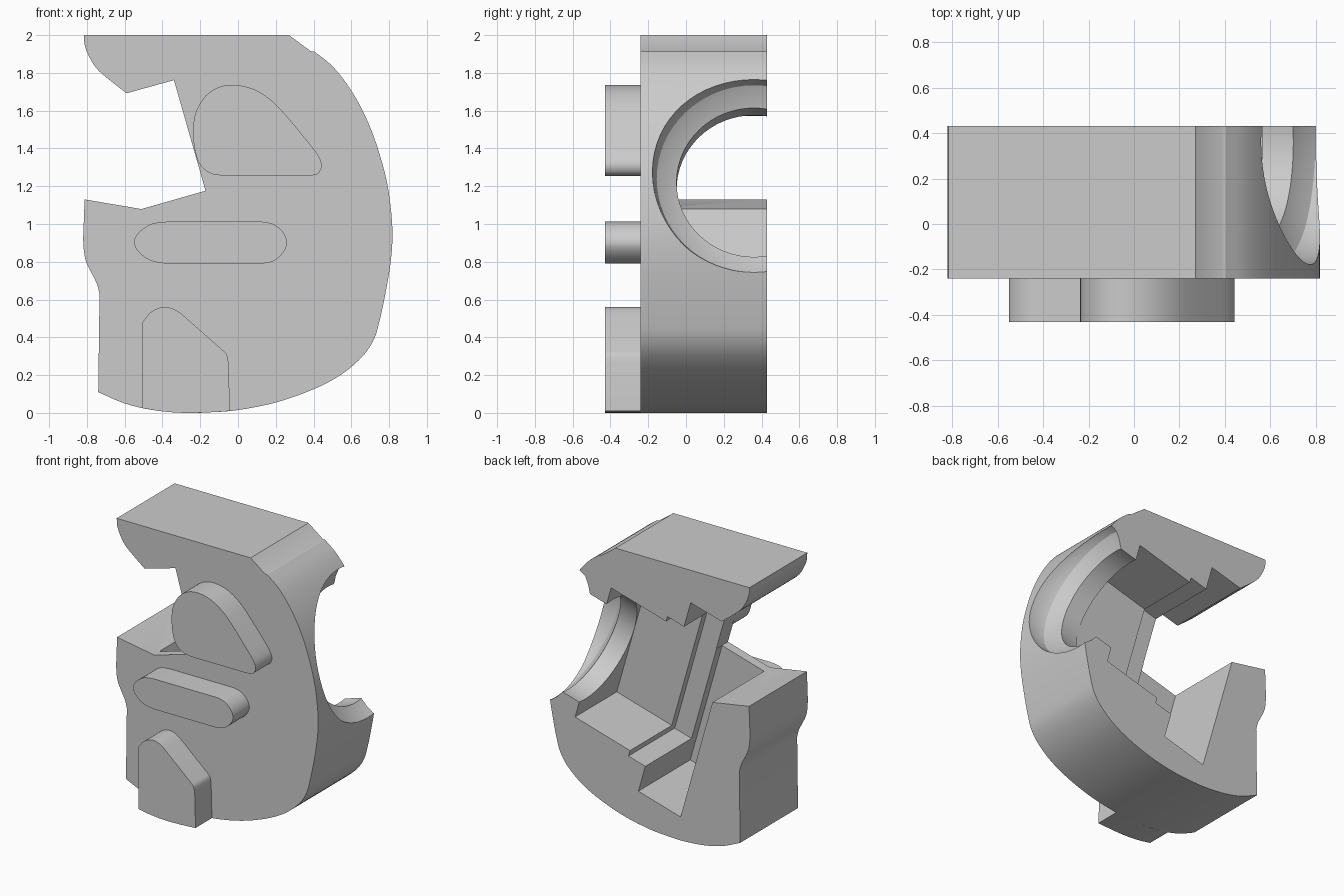
import bpy, bmesh, math
from mathutils import Vector, Matrix

if "Cube" in bpy.data.objects:
    bpy.data.objects.remove(bpy.data.objects["Cube"])

FRONT, BACK, PAD_FRONT = -0.24, 0.43, -0.43
TILT = math.atan(0.285)
grey = bpy.data.materials.new("grey")
grey.diffuse_color = (0.6, 0.6, 0.6, 1)
grey.use_nodes = True
grey.node_tree.nodes["Principled BSDF"].inputs["Base Color"].default_value = grey.diffuse_color


def curve(pts, steps=4):
    """Smooth open curve through the points."""
    p = [Vector(q) for q in pts]
    p = [2 * p[0] - p[1]] + p + [2 * p[-1] - p[-2]]
    out = []
    for a, b, c, d in zip(p, p[1:], p[2:], p[3:]):
        for i in range(steps):
            t = i / steps
            out.append(0.5 * (2 * b + (c - a) * t + (2 * a - 5 * b + 4 * c - d) * t * t
                              + (3 * b - a - 3 * c + d) * t ** 3))
    return out + [p[-2]]


def make(name, bm):
    bmesh.ops.remove_doubles(bm, verts=bm.verts[:], dist=1e-4)
    bmesh.ops.recalc_face_normals(bm, faces=bm.faces[:])
    me = bpy.data.meshes.new(name)
    bm.to_mesh(me)
    bm.free()
    me.materials.append(grey)
    ob = bpy.data.objects.new(name, me)
    bpy.context.collection.objects.link(ob)
    return ob


def prism(name, outline, y0, y1):
    """Extrude an x-z outline from y0 to y1."""
    bm = bmesh.new()
    pts = []
    for q in outline:
        if not pts or (Vector(q) - Vector(pts[-1])).length > 1e-4:
            pts.append(q)
    if (Vector(pts[0]) - Vector(pts[-1])).length < 1e-4:
        pts.pop()
    f = bm.faces.new([bm.verts.new((x, y0, z)) for x, z in pts])
    r = bmesh.ops.extrude_face_region(bm, geom=[f])
    bmesh.ops.translate(bm, vec=(0, y1 - y0, 0),
                        verts=[v for v in r["geom"] if isinstance(v, bmesh.types.BMVert)])
    return make(name, bm)


def smooth(ob):
    bpy.ops.object.select_all(action='DESELECT')
    ob.select_set(True)
    bpy.context.view_layer.objects.active = ob
    bpy.ops.object.shade_smooth_by_angle(angle=math.radians(28))


def tilted(u, v):
    c, s = math.cos(TILT), math.sin(TILT)
    return (c * u - s * v, s * u + c * v)


# Main body with open jaw
right_side = curve([(-0.74, 0.11), (-0.6, 0.05), (-0.45, 0.015), (-0.28, 0), (-0.15, 0.003),
                    (0, 0.015), (0.2, 0.055), (0.4, 0.125), (0.55, 0.205), (0.66, 0.3),
                    (0.72, 0.39), (0.75, 0.49), (0.78, 0.63), (0.807, 0.79), (0.818, 0.94),
                    (0.807, 1.1), (0.78, 1.26), (0.72, 1.46), (0.65, 1.62), (0.57, 1.75),
                    (0.49, 1.845), (0.405, 1.912)])
nose = curve([(-0.815, 2), (-0.812, 1.95), (-0.79, 1.89), (-0.75, 1.825), (-0.69, 1.77), (-0.59, 1.692)])
back_of_jaw = curve([(-0.82, 0.92), (-0.815, 0.85), (-0.80, 0.79), (-0.75, 0.69), (-0.733, 0.63)])
body = prism("body", right_side + [(0.385, 1.915), (0.27, 2)] + nose
             + [tilted(0.157, 1.787), tilted(0.157, 1.178), tilted(-0.196, 1.178), (-0.812, 1.13)]
             + back_of_jaw, FRONT, BACK)

# Stepped pocket in the back: u range, v range, floor depth
cutters = []
for name, u0, u1, v0, v1, floor in [("slot_cutter", -0.2, 0.155, 0.235, 1.35, -0.17),
                                    ("step_cutter", 0.06, 0.297, 0.44, 1.59, -0.105),
                                    ("pocket_cutter", 0.2, 0.76, 0.485, 1.55, -0.053)]:
    box = [tilted(u0, v0), tilted(u1, v0), tilted(u1, v1), tilted(u0, v1)]
    cutters.append(prism(name, box, floor, 0.6))

# Flared round opening through the right side
bm = bmesh.new()
profile = [(0.6, 0), (0.6, 0.41), (0.9, 0.41), (0.93, 0.465), (0.97, 0.515), (1.02, 0.532),
           (1.15, 0.542), (1.4, 0.545), (1.4, 0)]
verts = [bm.verts.new((a, 0, r)) for a, r in profile]
edges = [bm.edges.new(e) for e in zip(verts, verts[1:])]
bmesh.ops.spin(bm, geom=verts + edges, cent=(0, 0, 0), axis=(1, 0, 0),
               angle=2 * math.pi, steps=64)
x, z = tilted(0, 1.012)
bmesh.ops.transform(bm, verts=bm.verts[:],
                    matrix=Matrix.Translation((x, 0.36, z)) @ Matrix.Rotation(-TILT, 4, 'Y'))
cutters.append(make("opening_cutter", bm))

for c in cutters:
    m = body.modifiers.new(c.name, 'BOOLEAN')
    m.operation, m.solver, m.object = 'DIFFERENCE', 'EXACT', c
bpy.context.view_layer.objects.active = body
body.select_set(True)
for c in cutters:
    bpy.ops.object.modifier_apply(modifier=c.name)
    bpy.data.objects.remove(c)
smooth(body)

# Raised pads on the front
upper = curve([(-0.08, 1.255), (-0.15, 1.27), (-0.205, 1.32), (-0.232, 1.41), (-0.236, 1.52),
               (-0.22, 1.6), (-0.17, 1.68), (-0.1, 1.725), (-0.02, 1.737), (0.08, 1.715),
               (0.17, 1.66), (0.25, 1.58), (0.35, 1.46), (0.42, 1.37), (0.442, 1.32),
               (0.437, 1.285), (0.415, 1.262), (0.37, 1.255)])
middle = (curve([(-0.38, 0.79), (-0.46, 0.805), (-0.525, 0.85), (-0.55, 0.905), (-0.525, 0.955),
                 (-0.46, 1), (-0.38, 1.012)])
          + curve([(0.13, 1.012), (0.19, 0.998), (0.24, 0.955), (0.26, 0.9), (0.24, 0.85),
                   (0.19, 0.805), (0.13, 0.79)]))
lower = ([(-0.505, 0.025)]
         + curve([(-0.505, 0.48), (-0.465, 0.53), (-0.42, 0.555), (-0.38, 0.56),
                  (-0.34, 0.55), (-0.3, 0.525)])
         + curve([(-0.09, 0.34), (-0.06, 0.31), (-0.05, 0.265)])
         + curve([(-0.043, 0.01), (-0.15, 0.003), (-0.28, 0), (-0.4, 0.008), (-0.505, 0.025)]))
for name, outline in [("upper_pad", upper), ("middle_pad", middle), ("lower_pad", lower)]:
    smooth(prism(name, outline, PAD_FRONT, FRONT))
